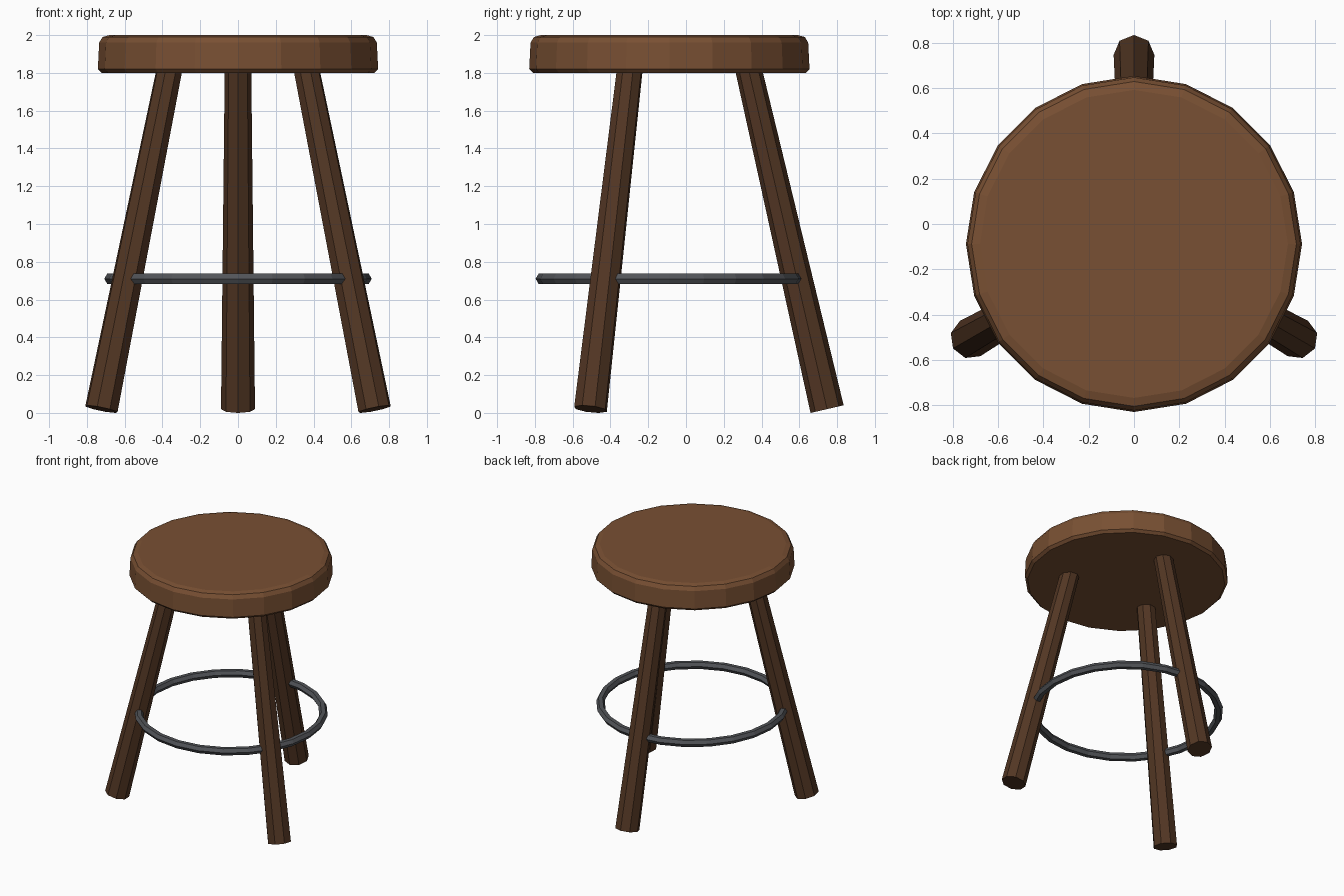
import bpy, bmesh, math
from mathutils import Vector

if "Cube" in bpy.data.objects:
    bpy.data.objects.remove(bpy.data.objects["Cube"])

CY = -0.088  # stool axis offset in y


def material(name, rgb):
    m = bpy.data.materials.new(name)
    m.diffuse_color = (*rgb, 1)
    m.use_nodes = True
    m.node_tree.nodes["Principled BSDF"].inputs["Base Color"].default_value = m.diffuse_color
    return m


def make_object(name, bm, mat):
    bmesh.ops.recalc_face_normals(bm, faces=bm.faces)
    me = bpy.data.meshes.new(name)
    bm.to_mesh(me)
    bm.free()
    me.materials.append(mat)
    ob = bpy.data.objects.new(name, me)
    bpy.context.collection.objects.link(ob)
    return ob


def bridge(bm, a, b):
    n = len(a)
    for i in range(n):
        j = (i + 1) % n
        bm.faces.new((a[i], a[j], b[j], b[i]))


def loft(name, rings, mat, closed=False):
    """Skin a list of point rings; cap the ends unless closed."""
    bm = bmesh.new()
    loops = [[bm.verts.new(p) for p in r] for r in rings]
    for a, b in zip(loops, loops[1:]):
        bridge(bm, a, b)
    if closed:
        bridge(bm, loops[-1], loops[0])
    else:
        bm.faces.new(loops[0])
        bm.faces.new(loops[-1])
    return make_object(name, bm, mat)


def ring(centre, u, v, r, n):
    return [centre + r * (math.cos(2 * math.pi * i / n) * u + math.sin(2 * math.pi * i / n) * v)
            for i in range(n)]


X, Y, Z = Vector((1, 0, 0)), Vector((0, 1, 0)), Vector((0, 0, 1))
seat_wood = material("seat_wood", (0.19, 0.08, 0.033))
leg_wood = material("leg_wood", (0.085, 0.037, 0.017))
iron = material("iron", (0.085, 0.09, 0.1))

# Seat: 20-sided disc with softened rims
profile = [(0.722, 1.80), (0.742, 1.82), (0.735, 1.96), (0.717, 1.99), (0.68, 2.0)]
loft("seat", [ring(Vector((0, CY, z)), X, Y, r, 20) for r, z in profile], seat_wood)

# Three splayed, tapered octagonal legs
for name, deg in (("back_leg", 90), ("front_left_leg", 210), ("front_right_leg", 330)):
    a = math.radians(deg)
    out = Vector((math.cos(a), math.sin(a), 0))
    side = Z.cross(out)
    axis = Vector((0, CY, 0))
    foot = axis + out * 0.835 + Z * 0.02
    head = axis + out * 0.414 + Z * 1.84
    u = side.cross((head - foot).normalized())
    loft(name, [ring(foot, u, side, 0.09, 8), ring(head, u, side, 0.07, 8)], leg_wood)

# Footrest ring with a hexagonal section, passing through the legs
sections = []
for i in range(24):
    a = 2 * math.pi * i / 24
    out = Vector((math.cos(a), math.sin(a), 0))
    sections.append(ring(Vector((0, CY, 0.71)) + out * 0.677, out, Z, 0.031, 6))
loft("footrest_ring", sections, iron, closed=True)
